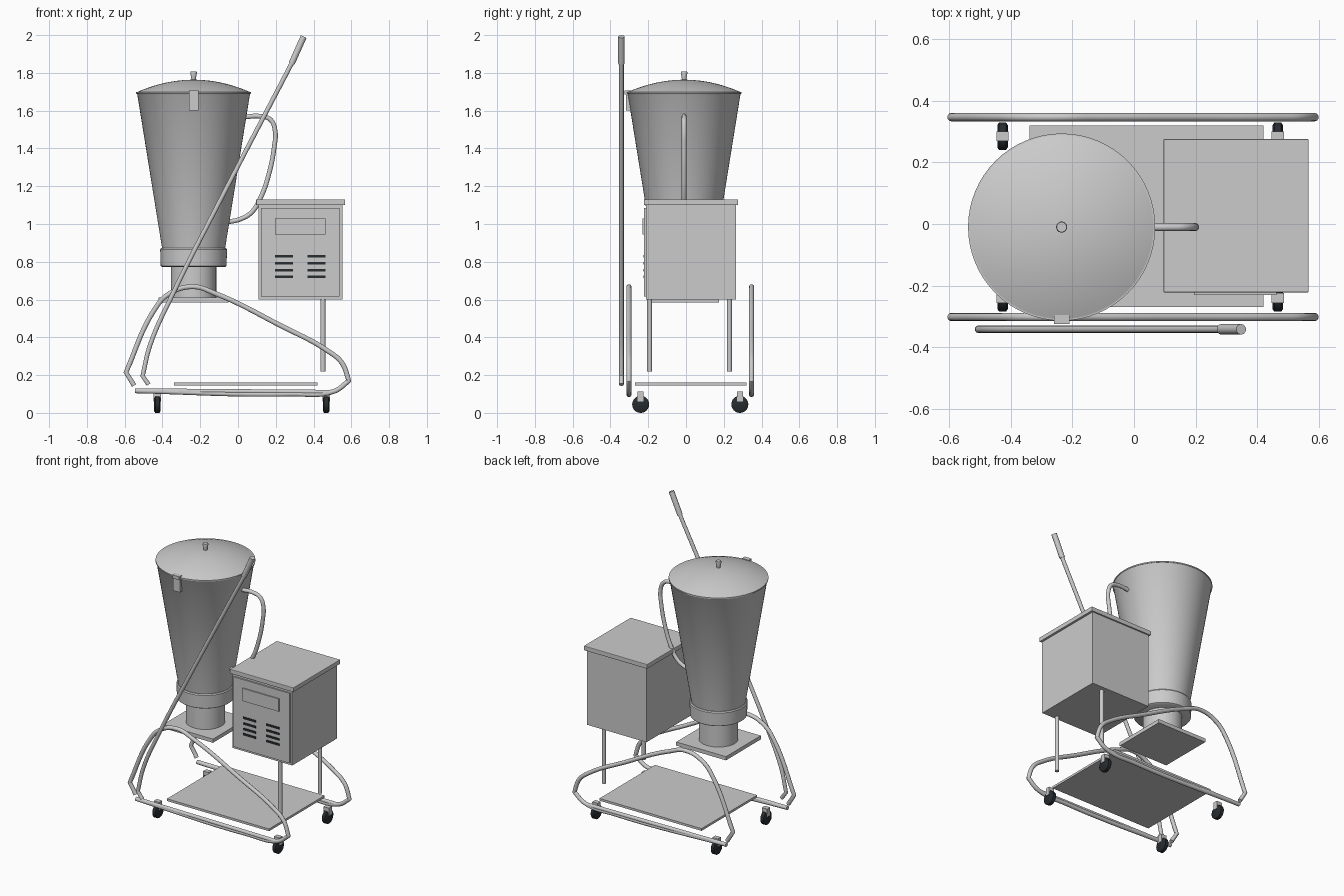
import bpy, bmesh, math
from mathutils import Vector

if "Cube" in bpy.data.objects:
    bpy.data.objects.remove(bpy.data.objects["Cube"])

CX, CY = -0.235, -0.01          # jar axis
black = bpy.data.materials.new("black_rubber")
black.diffuse_color = (0.02, 0.025, 0.03, 1)
black.use_nodes = True
black.node_tree.nodes["Principled BSDF"].inputs["Base Color"].default_value = black.diffuse_color


def finish(bm, name, mat=None, smooth=False):
    bmesh.ops.recalc_face_normals(bm, faces=bm.faces)
    me = bpy.data.meshes.new(name)
    bm.to_mesh(me)
    bm.free()
    ob = bpy.data.objects.new(name, me)
    bpy.context.collection.objects.link(ob)
    if mat:
        me.materials.append(mat)
    if smooth:
        bpy.ops.object.select_all(action='DESELECT')
        ob.select_set(True)
        bpy.context.view_layer.objects.active = ob
        bpy.ops.object.shade_smooth_by_angle(angle=math.radians(35))
    return ob


def box(name, x, y, z, mat=None, bevel=0):
    bm = bmesh.new()
    bmesh.ops.create_cube(bm, size=1)
    for v in bm.verts:
        v.co = [(r[0] + r[1]) / 2 + c * (r[1] - r[0]) for r, c in zip((x, y, z), v.co)]
    if bevel:
        bmesh.ops.bevel(bm, geom=bm.edges[:], offset=bevel, segments=2,
                        profile=0.5, affect='EDGES')
    return finish(bm, name, mat)


def lathe(name, profile, centre=(CX, CY, 0), axis='Z', mat=None, n=64):
    # profile: (radius, height) pairs, spun about the axis and capped
    bm = bmesh.new()
    rings = []
    for r, h in profile:
        ring = []
        for i in range(n):
            a = 2 * math.pi * i / n
            c = Vector((r * math.cos(a), r * math.sin(a), h))
            if axis == 'X':
                c = Vector((c.z, c.x, c.y))
            ring.append(bm.verts.new(c + Vector(centre)))
        rings.append(ring)
    for a, b in zip(rings, rings[1:]):
        for i in range(n):
            j = (i + 1) % n
            bm.faces.new((a[i], a[j], b[j], b[i]))
    bm.faces.new(rings[0])
    bm.faces.new(rings[-1])
    return finish(bm, name, mat, True)


def tube(name, pts, y, r, sharp=()):
    # round bar through (x, z) points in the plane of constant y
    cu = bpy.data.curves.new(name, 'CURVE')
    cu.dimensions = '3D'
    cu.bevel_depth = r
    cu.bevel_resolution = 3
    cu.resolution_u = 8
    cu.use_fill_caps = True
    sp = cu.splines.new('BEZIER')
    sp.bezier_points.add(len(pts) - 1)
    for i, (p, q) in enumerate(zip(sp.bezier_points, pts)):
        p.co = (q[0], y, q[1])
        p.handle_left_type = p.handle_right_type = 'VECTOR' if i in sharp else 'AUTO'
    ob = bpy.data.objects.new(name, cu)
    bpy.context.collection.objects.link(ob)
    bpy.ops.object.select_all(action='DESELECT')
    ob.select_set(True)
    bpy.context.view_layer.objects.active = ob
    bpy.ops.object.convert(target='MESH')
    ob = bpy.context.view_layer.objects.active
    bpy.ops.object.shade_smooth_by_angle(angle=math.radians(40))
    return ob


# Jar, collar, neck and its support plate
lathe("jar", [(0.165, 0.86), (0.298, 1.685), (0.302, 1.69), (0.302, 1.698)])
lathe("jar_collar", [(0.165, 0.772), (0.174, 0.778), (0.177, 0.865), (0.172, 0.872)])
lathe("jar_neck", [(0.12, 0.60), (0.12, 0.78)])
box("jar_support_plate", (-0.42, -0.05), (-0.195, 0.175), (0.585, 0.61))

# Domed lid and knob
dome = [(0.3 * math.cos(t), 1.698 + 0.066 * (1 - math.cos(t) ** 2))
        for t in [math.pi / 2 * i / 10 for i in range(10)]]
lathe("lid", [(0.304, 1.69), (0.304, 1.698)] + dome + [(0.012, 1.764)])
lathe("lid_knob", [(0.011, 1.755), (0.013, 1.775), (0.018, 1.80), (0.016, 1.807)], n=24)

# Lid latch
box("latch_plate", (-0.26, -0.21), (-0.318, -0.28), (1.60, 1.69))
box("latch_hook", (-0.26, -0.21), (-0.325, -0.295), (1.685, 1.708))

# Jar handle
tube("jar_handle", [(0.02, 1.565), (0.12, 1.57), (0.172, 1.552), (0.197, 1.49),
                    (0.192, 1.41), (0.165, 1.27), (0.12, 1.14), (0.07, 1.06),
                    (0.01, 1.025), (-0.06, 1.01)], CY, 0.013)

# Motor housing, cover, front panel, plate and vents
box("motor_housing", (0.108, 0.552), (-0.212, 0.266), (0.60, 1.10))
box("housing_cover", (0.096, 0.567), (-0.222, 0.276), (1.10, 1.13), bevel=0.003)
box("front_panel", (0.122, 0.538), (-0.222, -0.21), (0.615, 1.085))
box("name_plate", (0.195, 0.463), (-0.23, -0.22), (0.945, 1.03))
for col, x in enumerate((0.195, 0.368)):
    for row, z in enumerate((0.72, 0.755, 0.792, 0.83)):
        box(f"vent_slot_{col}_{row}", (x, x + 0.095), (-0.226, -0.22),
            (z - 0.007, z + 0.007), black)
for side, y in (("front", -0.193), ("back", 0.23)):
    lathe(f"housing_leg_{side}", [(0.013, 0.22), (0.013, 0.61)], (0.45, y, 0), n=16)

# Base plate
box("base_plate", (-0.34, 0.42), (-0.27, 0.32), (0.145, 0.16))

# Bent side frames with a straight lower rail
frame = [(-0.55, 0.145), (-0.593, 0.215), (-0.44, 0.55), (-0.37, 0.627), (-0.24, 0.668),
         (-0.12, 0.632), (0.22, 0.465), (0.48, 0.325), (0.55, 0.265), (0.587, 0.17),
         (0.51, 0.115), (0.28, 0.1), (-0.545, 0.117)]
for side, y in (("front", -0.302), ("back", 0.347)):
    tube(f"side_frame_{side}", frame, y, 0.0135, (0, 1, 9, 12))
    tube(f"lower_rail_{side}", [(-0.54, 0.118), (0.49, 0.11)], y, 0.0125, (0, 1))

# Tilting lever and its grip
tube("tilt_lever", [(-0.473, 0.15), (-0.505, 0.195), (-0.465, 0.36), (-0.345, 0.63),
                    (-0.12, 1.075), (0.30, 1.88)], -0.342, 0.0125, (0, 1, 5))
tube("lever_grip", [(0.284, 1.85), (0.348, 1.992)], -0.342, 0.0175, (0, 1))

# Casters
for end, x in (("left", -0.427), ("right", 0.467)):
    for side, y in (("front", -0.24), ("back", 0.285)):
        lathe(f"caster_wheel_{end}_{side}",
              [(0.036, -0.017), (0.045, -0.011), (0.045, 0.011), (0.036, 0.017)],
              (x, y, 0.045), 'X', black, 32)
        box(f"caster_bracket_{end}_{side}", (x - 0.02, x + 0.02),
            (y - 0.016, y + 0.016), (0.06, 0.112))
